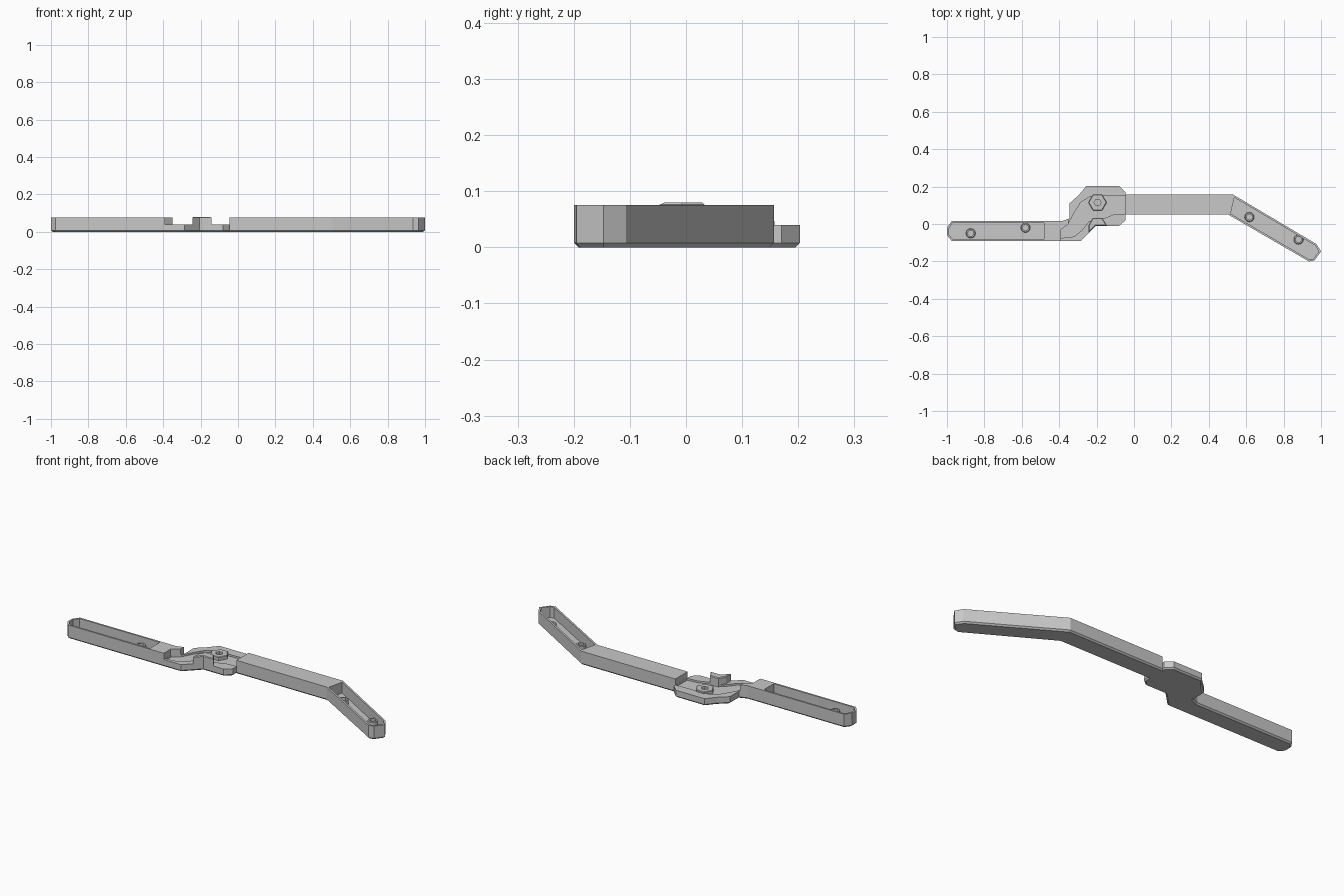
import bpy
import bmesh
import math
from mathutils import Vector

cube = bpy.data.objects.get("Cube")
if cube:
    bpy.data.objects.remove(cube, do_unlink=True)

grey = bpy.data.materials.new("plain grey")
grey.use_nodes = True
grey.diffuse_color = (0.58, 0.58, 0.58, 1)
grey.node_tree.nodes["Principled BSDF"].inputs["Base Color"].default_value = grey.diffuse_color


def inset(pts, d):
    """Move a counterclockwise outline inward by d."""
    out = []
    for i, p in enumerate(pts):
        a, b, c = Vector(pts[i - 1]), Vector(p), Vector(pts[(i + 1) % len(pts)])
        u, v = (b - a).normalized(), (c - b).normalized()
        n, m = Vector((-u.y, u.x)), Vector((-v.y, v.x))
        q = b + (n + m) * (d / (1 + n.dot(m)))
        out.append((q.x, q.y))
    return out


def circle(x, y, r, sides):
    return [(x + r * math.cos(2 * math.pi * i / sides),
             y + r * math.sin(2 * math.pi * i / sides)) for i in range(sides)]


def stack(name, pts, levels):
    """Skin a solid through (inset, height) copies of one outline."""
    bm = bmesh.new()
    loops = [[bm.verts.new((x, y, z)) for x, y in (inset(pts, d) if d else pts)]
             for d, z in levels]
    n = len(pts)
    for low, high in zip(loops, loops[1:]):
        for i in range(n):
            j = (i + 1) % n
            bm.faces.new((low[i], low[j], high[j], high[i]))
    bm.faces.new(loops[0][::-1])
    bm.faces.new(loops[-1])
    bmesh.ops.recalc_face_normals(bm, faces=bm.faces)
    mesh = bpy.data.meshes.new(name)
    bm.to_mesh(mesh)
    bm.free()
    mesh.materials.append(grey)
    obj = bpy.data.objects.new(name, mesh)
    bpy.context.collection.objects.link(obj)
    return obj


def cut(body, pts, z0, z1):
    cutter = stack("cutter", pts, [(0, z0), (0, z1)])
    cutter.hide_render = True
    mod = body.modifiers.new("cut", 'BOOLEAN')
    mod.operation = 'DIFFERENCE'
    mod.solver = 'EXACT'
    mod.object = cutter
    bpy.context.view_layer.objects.active = body
    bpy.ops.object.modifier_apply(modifier=mod.name)
    bpy.data.objects.remove(cutter, do_unlink=True)


TOP, PLATE, FLOOR, CHANNEL = 0.075, 0.04, 0.015, 0.03

# Body: both arms and the hinge plate, with a chamfered underside
outline = [(-1, -.06), (-.975, -.09), (-.285, -.09), (-.205, -.01), (-.08, -.01),
           (-.045, .02), (-.045, .05), (.505, .05), (.935, -.2), (.965, -.195),
           (1, -.147), (.975, -.107), (.53, .157), (-.045, .157), (-.045, .17),
           (-.08, .203), (-.255, .203), (-.295, .155), (-.345, .11), (-.345, .03),
           (-.385, .015), (-.975, .015), (-1, -.02)]
body = stack("arms_and_hinge_plate", outline, [(.008, 0), (0, .008), (0, TOP)])

# Lower hinge plate between the arms
cut(body, [(-.39, -.3), (-.045, -.3), (-.045, .3), (-.35, .3), (-.35, .0), (-.39, -.03)],
    PLATE, .2)

# Shallow S-shaped channel across the plate
cut(body, [(-.389, -.075), (-.32, -.067), (-.28, -.035), (-.24, .015), (-.16, .03),
           (-.11, .05), (-.046, .055), (-.046, .152), (-.235, .147), (-.285, .115),
           (-.32, .06), (-.349, .005), (-.389, -.029)], CHANNEL, PLATE + .01)

# Open trays in the outer arms
left_end = [(-1, -.06), (-.975, -.09), (-.47, -.09), (-.47, .015), (-.975, .015), (-1, -.02)]
right_end = [(.505, .05), (.935, -.2), (.965, -.195), (1, -.147), (.975, -.107), (.53, .157)]
for end in (left_end, right_end):
    cut(body, inset(end, .01), FLOOR, .2)

# Hollow posts on the tray floors
for i, (x, y) in enumerate([(-.873, -.05), (-.58, -.02), (.617, .037), (.88, -.083)]):
    stack(f"tray_post_{i + 1}", circle(x, y, .026, 12),
          [(0, FLOOR - .005), (0, .042), (.004, .045), (.011, .045), (.011, FLOOR)])

# Hexagonal pivot bolt with a recessed socket
stack("pivot_bolt", circle(-.195, .115, .049, 6),
      [(0, CHANNEL - .005), (0, .047), (.003, .05), (.026, .05), (.026, .036)])

# Stop block with its front cut flush to the plate edge
stack("stop_block", [(-.242, -.047), (-.205, -.01), (-.143, -.01), (-.17, .033),
                     (-.22, .033), (-.242, -.005)],
      [(0, CHANNEL - .01), (0, .076), (.004, .08)])
